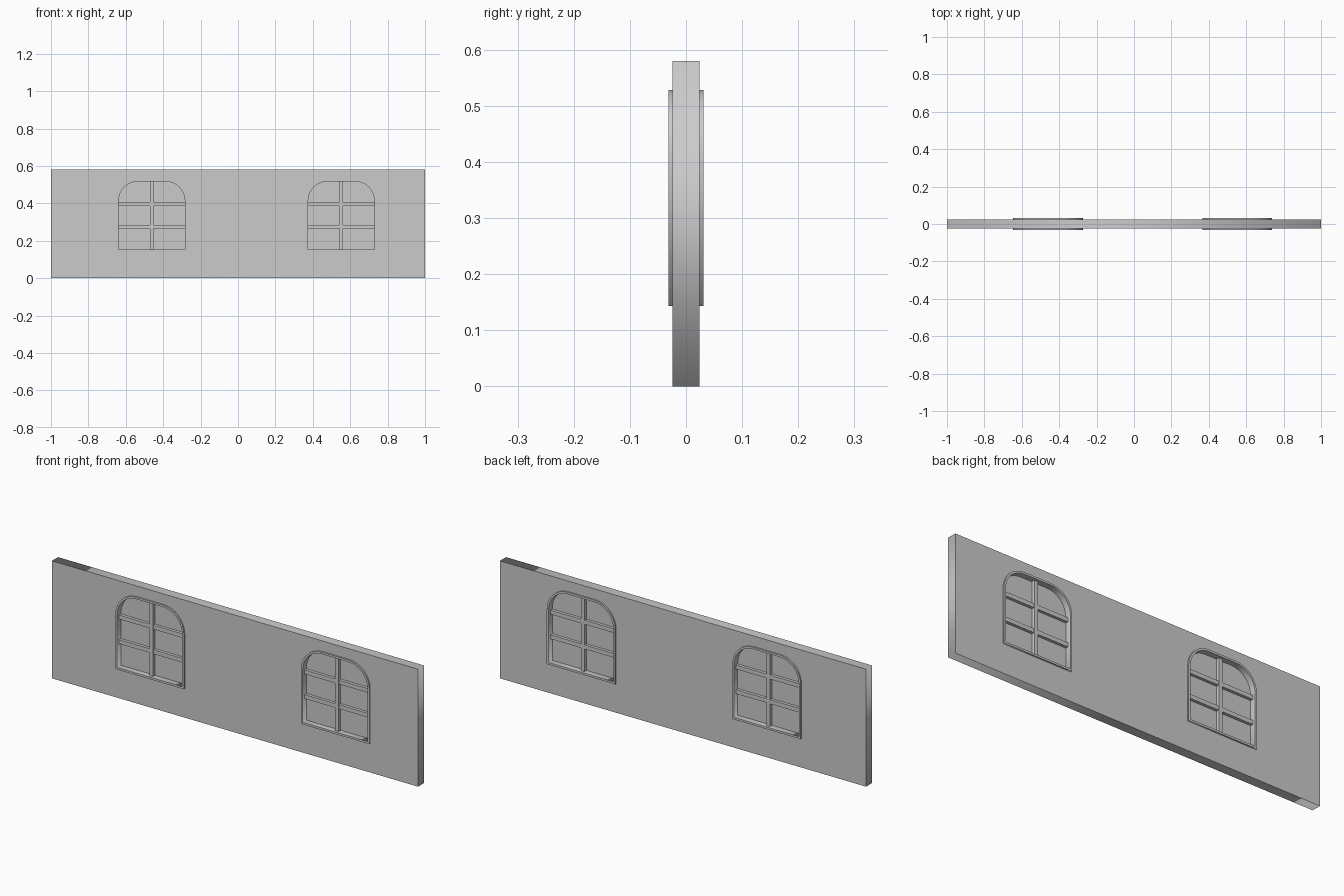
import bpy, math

if "Cube" in bpy.data.objects:
    bpy.data.objects.remove(bpy.data.objects["Cube"])

WINDOWS = {"left": -0.461, "right": 0.552}
HALF_W, SILL, HEAD, RADIUS = 0.177, 0.153, 0.518, 0.105


def arch(cx, grow=0.0, steps=8):
    """Window outline: square bottom, rounded top corners."""
    w, r = HALF_W + grow, RADIUS + grow
    pts = [(cx - w, SILL - grow), (cx + w, SILL - grow)]
    for side, start in ((1, 0), (-1, 90)):
        for i in range(steps + 1):
            a = math.radians(start + 90 * i / steps)
            pts.append((cx + side * (w - r) + r * math.cos(a),
                        HEAD + grow - r + r * math.sin(a)))
    return pts


def slab(name, outlines, half_depth):
    """Extrude nested x-z outlines symmetrically about y = 0; inner ones become holes."""
    cu = bpy.data.curves.new(name, 'CURVE')
    cu.dimensions = '2D'
    cu.fill_mode = 'BOTH'
    cu.extrude = half_depth
    for pts in outlines:
        sp = cu.splines.new('POLY')
        sp.points.add(len(pts) - 1)
        for p, (x, z) in zip(sp.points, pts):
            p.co = (x, z, 0, 1)
        sp.use_cyclic_u = True
    ob = bpy.data.objects.new(name, cu)
    ob.rotation_euler.x = math.pi / 2
    bpy.context.collection.objects.link(ob)
    bpy.ops.object.select_all(action='DESELECT')
    ob.select_set(True)
    bpy.context.view_layer.objects.active = ob
    bpy.ops.object.convert(target='MESH')
    return bpy.context.object


def box(name, x, z, sx, sy, sz):
    bpy.ops.mesh.primitive_cube_add(size=1, location=(x, 0, z))
    ob = bpy.context.object
    ob.name = name
    ob.scale = (sx, sy, sz)


# Wall with two window openings
slab("wall", [[(-1, 0), (1, 0), (1, 0.58), (-1, 0.58)]]
     + [arch(cx, 0.005) for cx in WINDOWS.values()], 0.024)

for side, cx in WINDOWS.items():
    # Raised frame lining the opening, and the pane inside it
    slab(side + "_window_frame", [arch(cx, 0.010), arch(cx)], 0.031)
    slab(side + "_window_pane", [arch(cx, 0.003)], 0.002)
    # Glazing bars: one upright, two crossbars
    box(side + "_upright_bar", cx, (SILL + HEAD) / 2, 0.02, 0.036, HEAD - SILL + 0.006)
    for i in (1, 2):
        box(f"{side}_crossbar_{i}", cx, SILL + (HEAD - SILL) * i / 3,
            2 * HALF_W + 0.006, 0.033, 0.02)
